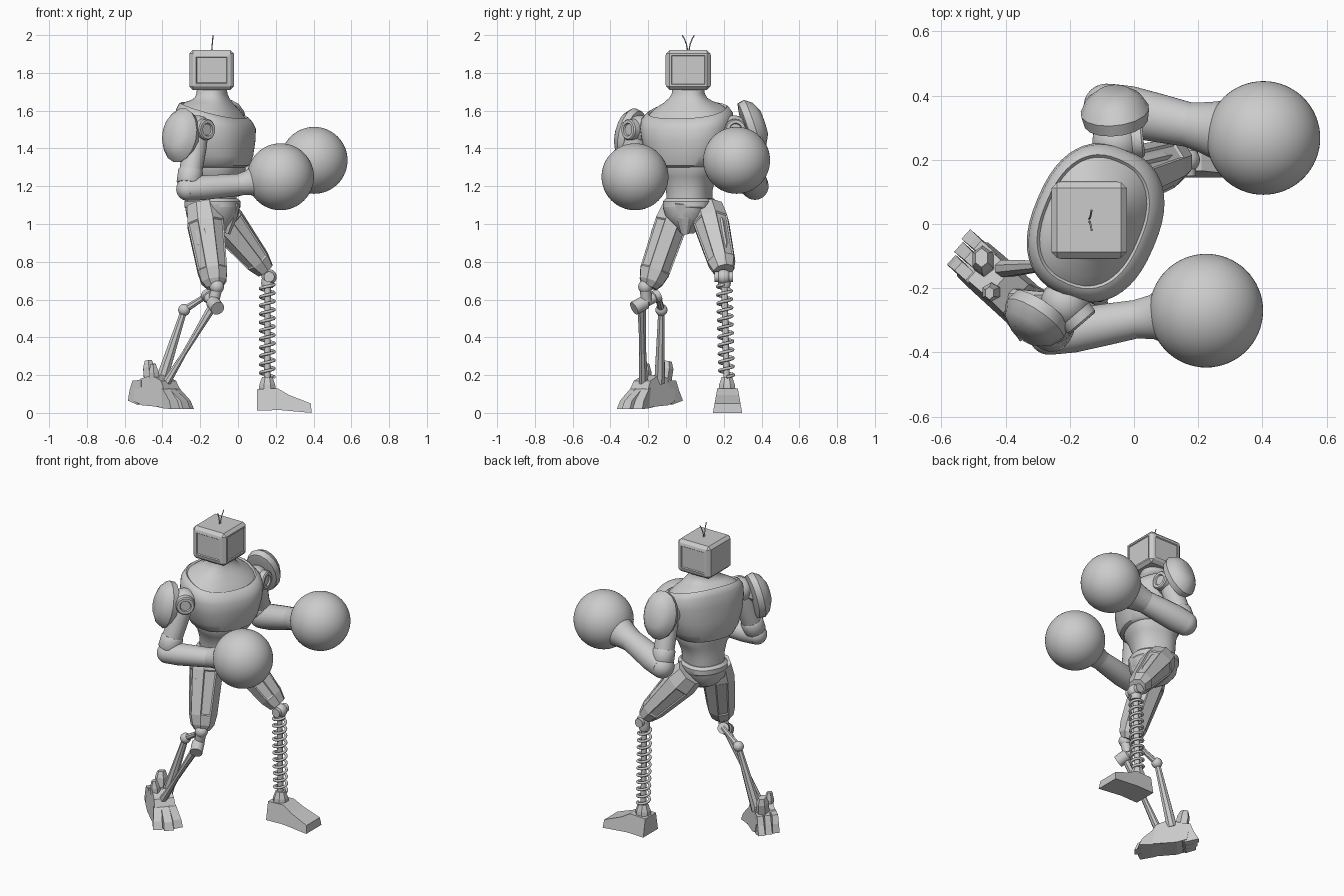
import bpy, bmesh, math
from mathutils import Vector, Matrix

old = bpy.data.objects.get("Cube")
if old:
    bpy.data.objects.remove(old, do_unlink=True)

grey = bpy.data.materials.new("plain grey")
grey.use_nodes = True
GREY = (0.6, 0.6, 0.6, 1)
grey.diffuse_color = GREY
grey.node_tree.nodes["Principled BSDF"].inputs["Base Color"].default_value = GREY


def finish(name, bm, smooth=True):
    bmesh.ops.recalc_face_normals(bm, faces=bm.faces)
    me = bpy.data.meshes.new(name)
    bm.to_mesh(me)
    bm.free()
    ob = bpy.data.objects.new(name, me)
    bpy.context.collection.objects.link(ob)
    me.materials.append(grey)
    if smooth:
        bpy.ops.object.select_all(action='DESELECT')
        ob.select_set(True)
        bpy.context.view_layer.objects.active = ob
        bpy.ops.object.shade_smooth_by_angle(angle=math.radians(38))
    return ob


def skin(bm, rings):
    """Bridge equal rings of points and cap both ends."""
    loops = [[bm.verts.new(p) for p in ring] for ring in rings]
    n = len(loops[0])
    sides = [bm.faces.new((a[i], a[(i + 1) % n], b[(i + 1) % n], b[i]))
             for a, b in zip(loops, loops[1:]) for i in range(n)]
    bm.faces.new(loops[0][::-1])
    bm.faces.new(loops[-1])
    return sides


def superpoint(a, power):
    c, s = math.cos(a), math.sin(a)
    return (math.copysign(abs(c) ** (2 / power), c), math.copysign(abs(s) ** (2 / power), s))


def body(name, rings, centre, twist=-23, power=2.4, n=48):
    """Upright loft; each ring is (z, forward half, side half, forward shift, tilt)."""
    rot = Matrix.Rotation(math.radians(twist), 3, 'Z')
    out = []
    for z, f, s, shift, tilt in rings:
        ring = []
        for i in range(n):
            c, d = superpoint(math.tau * i / n, power)
            p = rot @ Vector((f * c + shift, s * d, 0))
            ring.append((p.x + centre[0], p.y + centre[1], z + tilt * f * c))
        out.append(ring)
    bm = bmesh.new()
    skin(bm, out)
    return finish(name, bm)


def limb(name, p0, p1, profile, n=24, smooth=True, panel=0):
    """Loft along a line; profile is (fraction, half size up or forward, half size across)."""
    p0, p1 = Vector(p0), Vector(p1)
    w = (p1 - p0).normalized()
    ref = Vector((1, 0, 0)) if abs(w.z) > 0.6 else Vector((0, 0, 1))
    u = (ref - w * ref.dot(w)).normalized()
    v = w.cross(u)
    angles = [math.tau * (i + 0.5) / n for i in range(n)]
    bm = bmesh.new()
    faces = skin(bm, [[p0.lerp(p1, t) + u * a * math.cos(k) + v * b * math.sin(k)
                       for k in angles] for t, a, b in profile])
    if panel:
        # Long sunk panels on the middle band of every second side
        bmesh.ops.recalc_face_normals(bm, faces=bm.faces)
        bmesh.ops.inset_individual(bm, faces=faces[n:2 * n:2], thickness=panel, depth=-panel * 0.5)
    return finish(name, bm, smooth)


def rod(name, p0, p1, r0, r1=None, n=16):
    r1 = r0 if r1 is None else r1
    return limb(name, p0, p1, [(0, r0, r0), (1, r1, r1)], n)


def ball(name, c, r, n=24):
    bm = bmesh.new()
    bmesh.ops.create_uvsphere(bm, u_segments=n * 2, v_segments=n, radius=r,
                              matrix=Matrix.Translation(c))
    return finish(name, bm)


def prism(name, outline, width, origin, heading=0, top=0.7):
    """Side outline (along, z) given a width that narrows upwards."""
    place = Matrix.Translation(origin) @ Matrix.Rotation(math.radians(heading), 4, 'Z')
    high = max(z for _, z in outline)
    low = min(z for _, z in outline)
    rings = []
    for side in (-1, 1):
        rings.append([place @ Vector((x, side * width / 2 *
                      (1 + (top - 1) * (z - low) / (high - low)), z)) for x, z in outline])
    bm = bmesh.new()
    skin(bm, rings)
    return finish(name, bm, False)


def wire(name, points, r):
    cu = bpy.data.curves.new(name, 'CURVE')
    cu.dimensions = '3D'
    cu.bevel_depth, cu.bevel_resolution, cu.use_fill_caps = r, 2, True
    sp = cu.splines.new('POLY')
    sp.points.add(len(points) - 1)
    for q, p in zip(sp.points, points):
        q.co = (*p, 1)
    sp.use_smooth = True
    ob = bpy.data.objects.new(name, cu)
    bpy.context.collection.objects.link(ob)
    cu.materials.append(grey)


# Head: rounded box, thin framed screen in front, sloping sunk panels at the sides
bm = bmesh.new()
bmesh.ops.create_cube(bm, size=1, matrix=Matrix.Translation((-0.14, 0.012, 1.815))
                      @ Matrix.Diagonal((0.235, 0.235, 0.21, 1)))
bmesh.ops.bevel(bm, geom=bm.edges[:], offset=0.018, segments=1, affect='EDGES')
big = [f for f in bm.faces if f.calc_area() > 0.02]
screen = [f for f in big if f.normal.x > 0.9]
cheeks = [f for f in big if abs(f.normal.y) > 0.9]
bmesh.ops.inset_individual(bm, faces=screen, thickness=0.014, depth=0)
bmesh.ops.inset_individual(bm, faces=screen, thickness=0.004, depth=-0.006)
bmesh.ops.inset_individual(bm, faces=cheeks, thickness=0.024, depth=0.004)
bmesh.ops.inset_individual(bm, faces=cheeks, thickness=0.006, depth=-0.006)
finish("head", bm, False)
for side in (-1, 1):
    wire("antenna", [(-0.14 + 0.008 * t, 0.012 + side * (0.004 + 0.028 * t * t), 1.91 + 0.09 * t)
                     for t in (0, 0.25, 0.5, 0.75, 1)], 0.003)

# Torso
body("chest", [(1.30, 0.15, 0.165, 0.02, 0), (1.31, 0.17, 0.182, 0.02, 0),
               (1.36, 0.188, 0.212, 0.02, 0), (1.44, 0.196, 0.236, 0.02, 0),
               (1.52, 0.196, 0.248, 0.02, -0.1), (1.57, 0.185, 0.243, 0.015, -0.22),
               (1.597, 0.168, 0.222, 0.012, -0.26), (1.603, 0.158, 0.21, 0.012, -0.28),
               (1.596, 0.15, 0.202, 0.012, -0.28), (1.622, 0.132, 0.172, 0.005, -0.2),
               (1.645, 0.105, 0.13, 0, -0.1), (1.667, 0.086, 0.1, 0, 0),
               (1.69, 0.077, 0.086, 0, 0), (1.72, 0.075, 0.082, 0, 0)], (-0.138, 0.012))
body("abdomen", [(1.1, 0.125, 0.115, 0, 0), (1.18, 0.125, 0.117, 0, 0),
                 (1.25, 0.138, 0.14, 0.01, 0), (1.285, 0.152, 0.165, 0.015, 0),
                 (1.32, 0.155, 0.165, 0.015, 0)], (-0.135, 0.018))
body("belt", [(1.075, 0.13, 0.125, 0, 0), (1.09, 0.145, 0.135, 0, 0),
              (1.12, 0.145, 0.135, 0, 0), (1.135, 0.128, 0.12, 0, 0)], (-0.135, 0.02))
body("pelvis", [(0.95, 0.04, 0.03, 0.02, 0), (0.99, 0.095, 0.065, 0, 0),
                (1.04, 0.135, 0.115, 0, 0), (1.09, 0.142, 0.13, 0, 0)], (-0.135, 0.015))
limb("groin_plate", (-0.01, -0.005, 1.11), (-0.06, -0.005, 0.95),
     [(0, 0.025, 0.055), (0.45, 0.03, 0.05), (1, 0.02, 0.022)], 8, False)


# Arms
def arm(side, shoulder, face, elbow, wrist, glove, pad, out, r):
    s, e, w, g = map(Vector, (shoulder, elbow, wrist, glove))
    face, out, pad = Vector(face).normalized(), Vector(out).normalized(), Vector(pad)
    ball(side + "_shoulder_ball", s, 0.075)
    limb(side + "_shoulder_disc", s, s + face * 0.085,
         [(0, 0.06, 0.06), (0.92, 0.056, 0.056), (1, 0.05, 0.05), (1, 0.034, 0.034),
          (0.9, 0.03, 0.03)], 32)
    inner = Vector((-0.13, 0.01, s.z))
    limb(side + "_shoulder_link", inner.lerp(s, 0.5), s, [(0, 0.07, 0.07), (1, 0.065, 0.065)])
    limb(side + "_upper_arm", s, e, [(0, 0.06, 0.06), (0.3, 0.064, 0.062),
                                     (0.75, 0.06, 0.06), (1, 0.056, 0.056)])
    limb(side + "_arm_band", s.lerp(e, 0.68), s.lerp(e, 0.92),
         [(0, 0.062, 0.062), (0.1, 0.067, 0.067), (0.9, 0.066, 0.066), (1, 0.06, 0.06)])
    ball(side + "_elbow", e, r)
    # Forearm tapers to the wrist, then flares into the glove
    limb(side + "_forearm", e, w, [(0, r, r * 1.02), (0.25, r * 1.06, r * 1.12),
                                   (0.6, r, r * 1.05), (1, r * 0.92, r * 0.95)])
    limb(side + "_glove_cuff", e.lerp(w, 0.9), g,
         [(0, r * 0.9, r * 0.95), (0.1, r * 0.98, r * 1.02), (0.25, r * 1.08, r * 1.12),
          (0.45, 0.095, 0.095), (0.6, 0.11, 0.11)])
    ball(side + "_glove", g, 0.177, 32)
    # Domed shoulder guard with a faceted rim
    limb(side + "_shoulder_pad", pad - out * 0.045, pad + out * 0.06,
         [(0, 0.115, 0.085), (0.05, 0.14, 0.1), (0.4, 0.147, 0.108), (0.75, 0.12, 0.088),
          (1, 0.07, 0.05)], 16)
    limb(side + "_pad_mount", s, pad, [(0, 0.04, 0.04), (1, 0.05, 0.05)], 8, False)


arm("right", (-0.215, -0.245, 1.5), (0.6, -0.7, 0), (-0.265, -0.345, 1.185), (0.03, -0.292, 1.21),
    (0.225, -0.27, 1.25), (-0.31, -0.3, 1.47), (-0.55, -0.8, 0.2), 0.062)
arm("left", (-0.055, 0.255, 1.5), (1, 0.1, 0), (-0.085, 0.365, 1.2), (0.19, 0.305, 1.28),
    (0.403, 0.268, 1.337), (-0.06, 0.355, 1.52), (-0.1, 0.9, 0.3), 0.072)


# Thighs: faceted shells with sunk panels, plus a raised plate along the outside
def thigh(side, hip, knee, sizes, plate):
    hip, knee, off = Vector(hip), Vector(knee), Vector(plate)
    limb(side + "_thigh", hip, knee, sizes, 8, False, 0.01)
    limb(side + "_thigh_plate", hip.lerp(knee, 0.2) + off, hip.lerp(knee, 0.85) + off * 0.6,
         [(0, 0.03, 0.03), (0.15, 0.055, 0.05), (0.7, 0.05, 0.045), (1, 0.03, 0.025)], 6, False)


thigh("right", (-0.187, -0.045, 1.1), (-0.122, -0.195, 0.665),
      [(0, 0.09, 0.08), (0.22, 0.104, 0.094), (0.8, 0.084, 0.086), (0.93, 0.072, 0.068),
       (1, 0.045, 0.045)], (-0.01, -0.045, -0.01))
thigh("left", (-0.115, 0.115, 1.075), (0.145, 0.2, 0.755),
      [(0, 0.09, 0.09), (0.22, 0.102, 0.1), (0.85, 0.07, 0.078), (1, 0.05, 0.058)],
      (0.02, 0.035, 0.02))

# Left lower leg: coil spring round a rod, with a wedge foot
ball("left_knee", (0.165, 0.2, 0.72), 0.04)
rod("left_knee_pin", (0.165, 0.15, 0.72), (0.165, 0.25, 0.72), 0.028)
limb("left_spring_cap", (0.157, 0.203, 0.72), (0.157, 0.203, 0.66),
     [(0, 0.03, 0.03), (0.6, 0.035, 0.035), (1, 0.028, 0.028)])
rod("left_shin_rod", (0.157, 0.203, 0.68), (0.155, 0.215, 0.17), 0.017)
TURNS, STEPS = 11, 20
wire("left_spring", [(0.155 + 0.037 * math.cos(math.tau * i / STEPS),
                      0.215 - 0.012 * i / (TURNS * STEPS) + 0.037 * math.sin(math.tau * i / STEPS),
                      0.19 + 0.49 * i / (TURNS * STEPS)) for i in range(TURNS * STEPS + 1)], 0.008)
limb("left_ankle", (0.155, 0.217, 0.11), (0.155, 0.217, 0.19),
     [(0, 0.05, 0.05), (0.5, 0.045, 0.045), (1, 0.03, 0.03)], 8, False)
prism("left_foot", [(0.1, 0.012), (0.1, 0.125), (0.21, 0.13), (0.27, 0.095), (0.385, 0.05),
                    (0.39, 0), (0.22, 0.015)], 0.155, (0, 0.22, 0))

# Right lower leg: angled knee drum, linked rods
ball("right_knee", (-0.112, -0.215, 0.668), 0.038)
rod("right_knee_link", (-0.112, -0.215, 0.66), (-0.13, -0.21, 0.59), 0.03)
limb("right_knee_drum", (-0.108, -0.275, 0.553), (-0.165, -0.145, 0.625),
     [(0, 0.026, 0.026), (0, 0.037, 0.037), (0.45, 0.037, 0.037), (0.5, 0.028, 0.028),
      (0.8, 0.028, 0.028), (0.82, 0.034, 0.034), (1, 0.034, 0.034)])
JOINT = (-0.285, -0.13, 0.545)
rod("right_knee_strut", (-0.16, -0.15, 0.625), JOINT, 0.014, 0.02, 8)
ball("right_shin_joint", JOINT, 0.032)
limb("right_rear_shin", JOINT, (-0.41, -0.14, 0.16),
     [(0, 0.018, 0.018), (0.5, 0.026, 0.024), (1, 0.034, 0.03)], 8, False)
limb("right_front_shin", (-0.13, -0.235, 0.57), (-0.385, -0.225, 0.15),
     [(0, 0.026, 0.024), (0.35, 0.018, 0.02), (0.6, 0.014, 0.02), (1, 0.024, 0.026)], 8, False)

# Right foot: armoured block with three toes and side-by-side heel plates
FOOT, TURN = Vector((-0.42, -0.185, 0)), -42
ACROSS = Matrix.Rotation(math.radians(TURN), 3, 'Z') @ Vector((0, 1, 0))
prism("right_foot", [(-0.11, 0.06), (-0.12, 0.12), (-0.08, 0.18), (0, 0.2), (0.07, 0.17),
                     (0.12, 0.08), (0.1, 0.03), (-0.05, 0.04)], 0.15, FOOT, TURN, 0.75)
for label, row, reach in (("outer", -1, 0.18), ("middle", 0, 0.2), ("inner", 1, 0.18)):
    prism("right_%s_toe" % label, [(0, 0.04), (0.03, 0.15), (0.1, 0.125), (reach - 0.02, 0.065),
                                   (reach, 0.02), (0.1, 0.025)], 0.058,
          FOOT + ACROSS * 0.025 * row, TURN + 12 * row, 0.75)
    prism("right_%s_heel" % label, [(-0.06, 0.06), (-0.07, 0.175), (-0.13, 0.17), (-0.15, 0.12),
                                    (-0.17 - 0.01 * row, 0.065), (-0.1, 0.045)], 0.042,
          FOOT + ACROSS * 0.045 * row, TURN, 0.85)
limb("right_heel_guard", (-0.465, -0.125, 0.15), (-0.475, -0.105, 0.275),
     [(0, 0.035, 0.045), (0.7, 0.035, 0.045), (1, 0.022, 0.03)], 6, False)
limb("right_side_guard", (-0.44, -0.21, 0.15), (-0.45, -0.215, 0.26),
     [(0, 0.03, 0.03), (0.6, 0.03, 0.03), (1, 0.015, 0.02)], 6, False)
